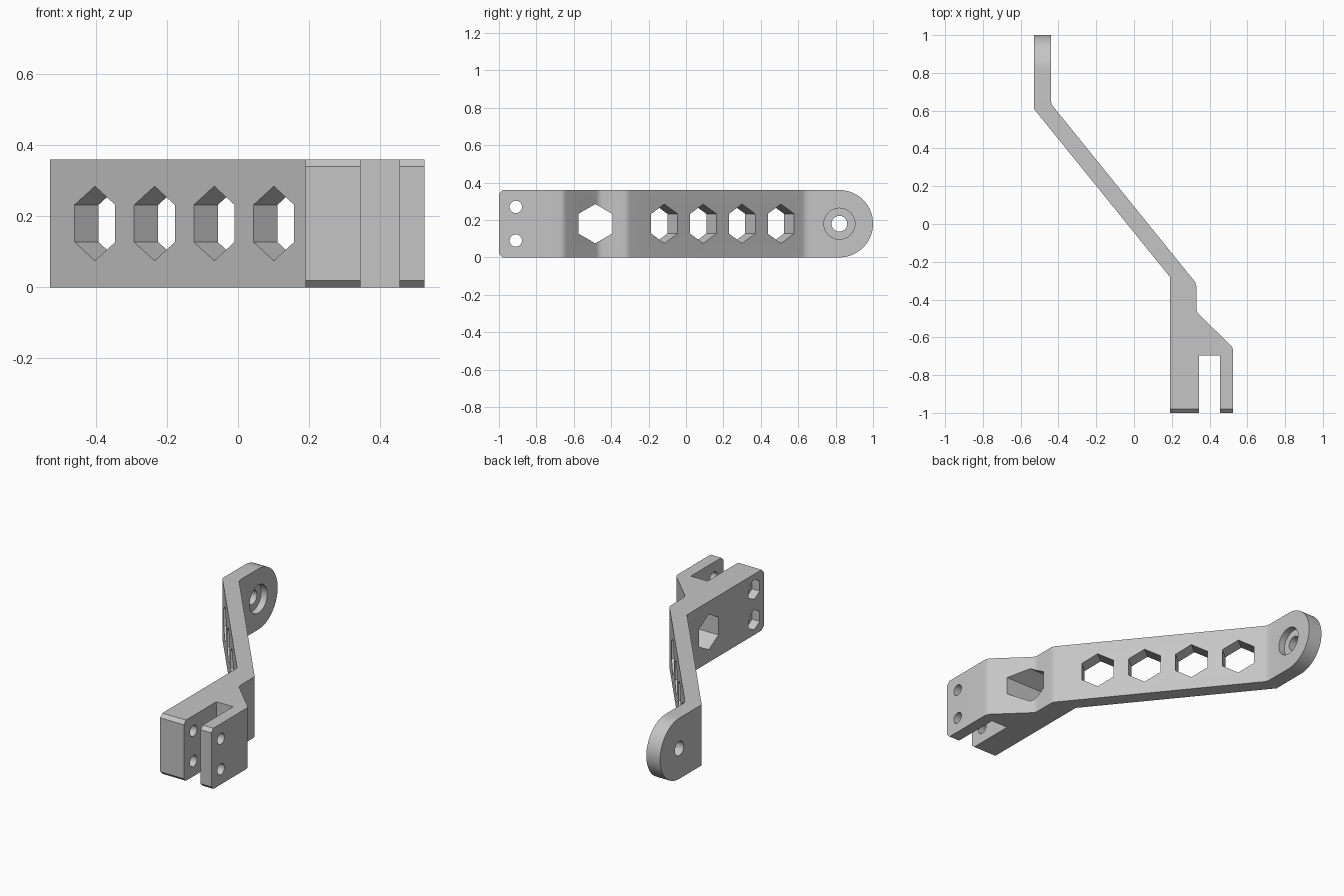
import bpy, bmesh, math
from mathutils import Vector

cube = bpy.data.objects.get("Cube")
if cube:
    bpy.data.objects.remove(cube, do_unlink=True)

HEIGHT = 0.36
MID = HEIGHT / 2

grey = bpy.data.materials.new("light grey")
grey.use_nodes = True
colour = (0.56, 0.56, 0.56, 1)
grey.diffuse_color = colour
grey.node_tree.nodes["Principled BSDF"].inputs["Base Color"].default_value = colour


def extrude(name, points, vector):
    """Solid made by sweeping a flat polygon along a vector."""
    bm = bmesh.new()
    face = bm.faces.new([bm.verts.new(p) for p in points])
    swept = bmesh.ops.extrude_face_region(bm, geom=[face])["geom"]
    moved = [v for v in swept if isinstance(v, bmesh.types.BMVert)]
    bmesh.ops.translate(bm, verts=moved, vec=vector)
    bmesh.ops.recalc_face_normals(bm, faces=bm.faces)
    mesh = bpy.data.meshes.new(name)
    bm.to_mesh(mesh)
    bm.free()
    mesh.materials.append(grey)
    obj = bpy.data.objects.new(name, mesh)
    bpy.context.collection.objects.link(obj)
    return obj


def prism(name, sides, radius, centre, direction, length):
    """Regular prism along a level direction, one corner pointing up."""
    d = Vector(direction).normalized()
    up = Vector((0, 0, 1))
    side = up.cross(d)
    start = Vector(centre) - d * length / 2
    turns = [math.tau * i / sides for i in range(sides)]
    ring = [start + radius * (up * math.cos(a) + side * math.sin(a)) for a in turns]
    return extrude(name, ring, d * length)


def fillet(before, corner, after, size=0.02, steps=4):
    """Short curve replacing a profile corner."""
    b, c, a = Vector(before), Vector(corner), Vector(after)
    p, q = c + (b - c).normalized() * size, c + (a - c).normalized() * size
    ts = [i / steps for i in range(steps + 1)]
    return [tuple(p * (1 - t) ** 2 + c * 2 * t * (1 - t) + q * t * t) for t in ts]


def combine(target, tool, operation):
    mod = target.modifiers.new(operation, 'BOOLEAN')
    mod.object, mod.operation, mod.solver = tool, operation, 'EXACT'
    bpy.context.view_layer.objects.active = target
    bpy.ops.object.modifier_apply(modifier=mod.name)
    bpy.data.objects.remove(tool, do_unlink=True)


# Plan of the whole bracket: forked clamp, slanted arm, end tab
plan = [(0.19, -1), (0.345, -1), (0.345, -0.695), (0.455, -0.695), (0.455, -1),
        (0.525, -1), (0.525, -0.655), (0.33, -0.465), (0.33, -0.315),
        (-0.44, 0.637), (-0.44, 1), (-0.53, 1), (-0.53, 0.61), (0.19, -0.28)]
outline = []
for i, corner in enumerate(plan):
    if 6 <= i <= 9:
        outline += fillet(plan[i - 1], corner, plan[i + 1])
    else:
        outline.append(corner)
bracket = extrude("bracket", [(x, y, 0) for x, y in outline], (0, 0, HEIGHT))

# Side outline: chamfered fork ends and a round tab
side = [(-1, HEIGHT - 0.02), (-1, 0.02), (-0.98, 0)]
for i in range(49):
    a = math.pi * (i / 48 - 0.5)
    side.append((0.82 + MID * math.cos(a), MID + MID * math.sin(a)))
side.append((-0.98, HEIGHT))
combine(bracket, extrude("side_outline", [(-0.8, y, z) for y, z in side], (1.6, 0, 0)),
        'INTERSECT')

# Lightening holes square to the slanted arm, and the one in the clamp
X = (1, 0, 0)
cutters = [prism("arm_hole", 6, 0.105, (0.134 - 0.167 * i, -0.143 + 0.2085 * i, MID),
                 (0.778, 0.628, 0), 0.3) for i in range(4)]
cutters.append(prism("clamp_hole", 6, 0.105, (0.3, -0.485, MID), X, 0.8))

# Clamp bolt holes with nut pockets on the outer face
for z in (0.09, 0.27):
    cutters.append(prism("bolt_hole", 32, 0.033, (0.35, -0.91, z), X, 0.8))
    cutters.append(prism("nut_pocket", 6, 0.06, (0.19, -0.91, z), X, 0.1))

# Tab pivot hole with a counterbore
cutters.append(prism("pivot_hole", 40, 0.042, (-0.48, 0.82, MID), X, 0.4))
cutters.append(prism("counterbore", 48, 0.083, (-0.44, 0.82, MID), X, 0.08))

for cutter in cutters:
    combine(bracket, cutter, 'DIFFERENCE')

bpy.ops.object.select_all(action='DESELECT')
bracket.select_set(True)
bpy.context.view_layer.objects.active = bracket
bpy.ops.object.shade_smooth_by_angle(angle=math.radians(25))
